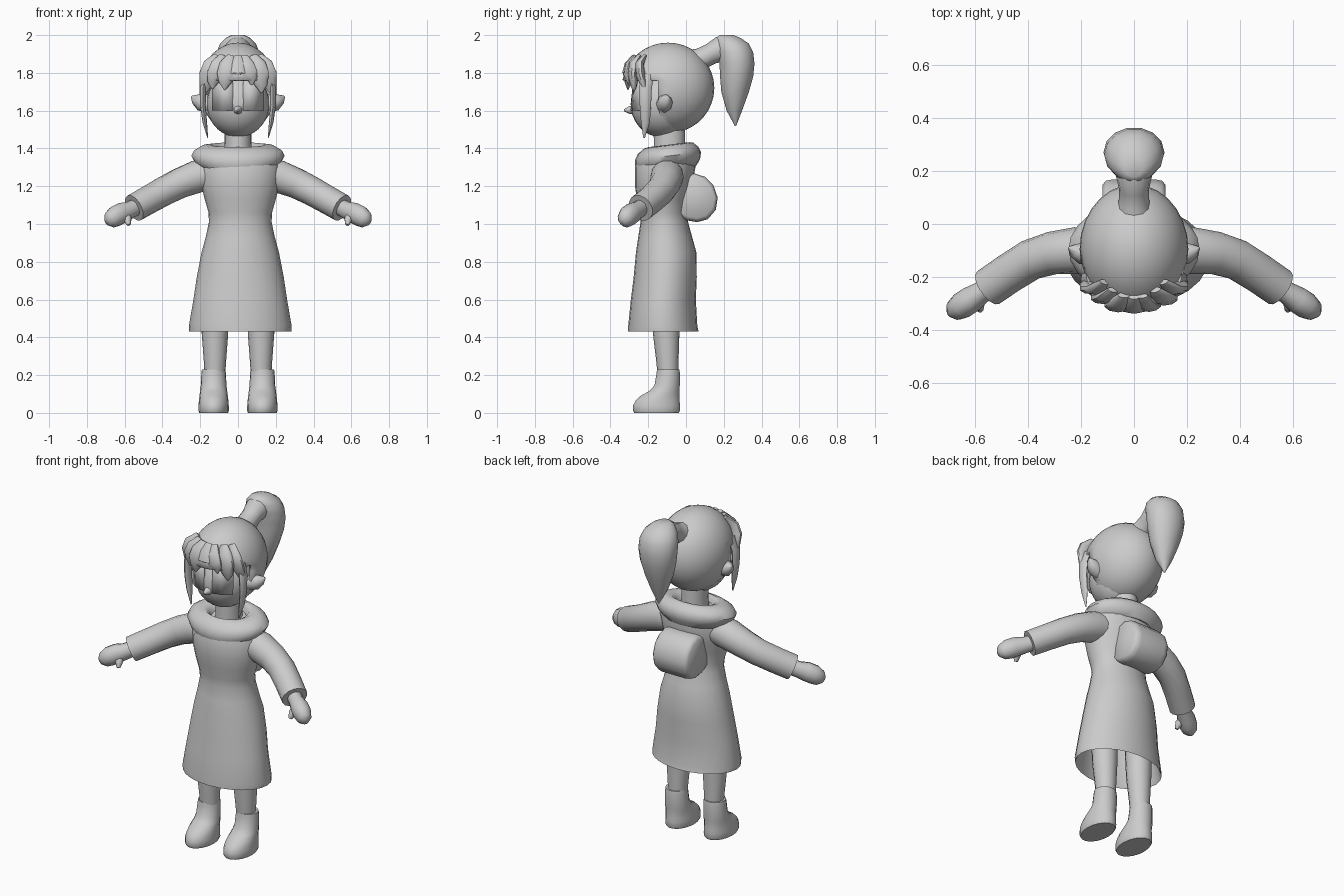
import bpy, bmesh, math
from mathutils import Vector

grey = bpy.data.materials.new("plain_grey")
grey.diffuse_color = (0.6, 0.6, 0.6, 1)


def finish(name, bm):
    bmesh.ops.recalc_face_normals(bm, faces=bm.faces)
    me = bpy.data.meshes.new(name)
    bm.to_mesh(me)
    bm.free()
    ob = bpy.data.objects.new(name, me)
    me.materials.append(grey)
    bpy.context.collection.objects.link(ob)
    return ob


def skin(name, rings):
    """Bridge closed rings of points and cap both ends."""
    bm = bmesh.new()
    loops = [[bm.verts.new(p) for p in ring] for ring in rings]
    n = len(loops[0])
    for a, b in zip(loops, loops[1:]):
        for i in range(n):
            j = (i + 1) % n
            bm.faces.new((a[i], a[j], b[j], b[i]))
    bm.faces.new(loops[0])
    bm.faces.new(loops[-1])
    return finish(name, bm)


def stack(name, rows, cx=0.0, tilt=0.0, n=20):
    """Rows of (z, centre y, x radius, y radius), horizontal ellipses."""
    rings = []
    for z, cy, rx, ry in rows:
        ring = []
        for i in range(n):
            a = math.tau * i / n
            dy = ry * math.sin(a)
            ring.append(Vector((cx + rx * math.cos(a), cy + dy, z + tilt * dy)))
        rings.append(ring)
    return skin(name, rings)


def tube(name, rows, side=1, flat=1.0, ref=(0, 0, 1), n=12):
    """Rows of (x, y, z, radius) along a path; flat squashes one axis."""
    pts = [Vector((r[0] * side, r[1], r[2])) for r in rows]
    rings = []
    for i, p in enumerate(pts):
        t = (pts[min(i + 1, len(pts) - 1)] - pts[max(i - 1, 0)]).normalized()
        u = t.cross(Vector(ref)).normalized()
        v = u.cross(t)
        r = rows[i][3]
        rings.append([p + u * (r * flat * math.cos(math.tau * k / n))
                      + v * (r * math.sin(math.tau * k / n)) for k in range(n)])
    return skin(name, rings)


def ellipsoid(centre, radii, u=28, v=18):
    bm = bmesh.new()
    bmesh.ops.create_uvsphere(bm, u_segments=u, v_segments=v, radius=1)
    for vert in bm.verts:
        vert.co = Vector([c + r * x for c, r, x in zip(centre, radii, vert.co)])
    return bm


# Dress: hollow skirt flowing into the bodice
stack("dress", [
    (0.85, -0.11, 0.17, 0.13), (0.65, -0.12, 0.22, 0.155), (0.445, -0.12, 0.262, 0.178),
    (0.43, -0.12, 0.27, 0.187), (0.46, -0.123, 0.272, 0.183), (0.6, -0.12, 0.248, 0.172),
    (0.72, -0.11, 0.23, 0.167), (0.85, -0.105, 0.205, 0.16), (0.93, -0.11, 0.183, 0.143),
    (1.01, -0.115, 0.166, 0.126), (1.06, -0.122, 0.168, 0.125), (1.13, -0.125, 0.188, 0.135),
    (1.2, -0.12, 0.205, 0.15), (1.3, -0.11, 0.215, 0.16), (1.37, -0.1, 0.19, 0.14)], cx=0.012, n=24)

# Cowl collar and neck
stack("cowl_collar", [
    (1.29, -0.1, 0.19, 0.155), (1.325, -0.097, 0.228, 0.172), (1.36, -0.095, 0.247, 0.175),
    (1.39, -0.095, 0.232, 0.16), (1.415, -0.092, 0.19, 0.13), (1.42, -0.09, 0.145, 0.108),
    (1.405, -0.09, 0.115, 0.095), (1.375, -0.09, 0.1, 0.088)], tilt=0.12, n=24)
stack("neck", [(1.34, -0.087, 0.074, 0.085), (1.42, -0.087, 0.071, 0.083),
               (1.58, -0.09, 0.07, 0.083)], n=16)

# Face with nose
finish("face", ellipsoid((0, -0.13, 1.635), (0.166, 0.163, 0.175)))
tube("nose", [(0, -0.27, 1.605, 0.028), (0, -0.305, 1.603, 0.018), (0, -0.328, 1.602, 0.005)], n=8)

# Hair cap, open over the face
bm = ellipsoid((0, -0.095, 1.72), (0.205, 0.245, 0.24))
bmesh.ops.delete(bm, geom=[f for f in bm.faces if f.calc_center_median().y < -0.16
                           and f.calc_center_median().z < 1.77], context='FACES')
hair = finish("hair_cap", bm)
mod = hair.modifiers.new("thickness", 'SOLIDIFY')
mod.thickness = 0.02

# Fringe locks: (root x, tip x, tip z, radius)
for i, (rx, tx, tz, r) in enumerate([
        (-0.14, -0.175, 1.69, 0.05), (-0.10, -0.135, 1.715, 0.05), (-0.05, -0.07, 1.71, 0.055),
        (0.0, 0.0, 1.77, 0.05), (0.04, 0.075, 1.735, 0.05), (0.10, 0.125, 1.695, 0.055),
        (0.14, 0.175, 1.69, 0.05)]):
    def front(x, d=0.0):
        return -0.09 - (0.235 + d) * math.sqrt(max(0.0, 1 - (x / 0.215) ** 2))
    m = (rx + tx) / 2
    tube("fringe_lock_%d" % (i + 1), [
        (rx * 0.8, front(rx) + 0.05, 1.89, r * 0.4), (rx, front(rx) + 0.022, 1.845, r * 0.9),
        (m, front(m) + 0.01, 1.79, r), (tx, front(tx) + 0.005, tz + 0.035, r * 0.6),
        (tx, front(tx) + 0.005, tz, r * 0.08)], flat=0.5, ref=(1, 0, 0), n=10)

# Ponytail
tube("ponytail_base", [(0, 0.02, 1.85, 0.075), (0, 0.08, 1.875, 0.058), (0, 0.13, 1.9, 0.056),
                       (0, 0.18, 1.925, 0.068), (0, 0.23, 1.93, 0.06)], ref=(1, 0, 0))
stack("ponytail", [
    (1.52, 0.262, 0.004, 0.004), (1.6, 0.256, 0.048, 0.042), (1.7, 0.26, 0.085, 0.075),
    (1.78, 0.268, 0.106, 0.09), (1.85, 0.27, 0.115, 0.095), (1.91, 0.26, 0.112, 0.098),
    (1.955, 0.245, 0.095, 0.09), (1.985, 0.225, 0.065, 0.066), (2.0, 0.215, 0.035, 0.038)], n=14)

# Backpack: rounded section extruded sideways, ends drawn in
section = [(-0.05, 1.05), (-0.05, 1.23), (0.0, 1.255), (0.045, 1.268), (0.1, 1.25), (0.145, 1.205),
           (0.168, 1.14), (0.158, 1.075), (0.115, 1.025), (0.06, 1.01), (0.0, 1.02)]
skin("backpack", [[Vector((x, 0.05 + (y - 0.05) * s, 1.14 + (z - 1.14) * s)) for y, z in section]
                  for x, s in ((-0.118, 0.84), (-0.105, 0.96), (-0.08, 1), (0.08, 1),
                               (0.105, 0.96), (0.118, 0.84))])

# Paired parts
for side, tag in ((1, "left"), (-1, "right")):
    # flat eye panel following the face
    corners = [(0.028, -0.293), (0.085, -0.283), (0.138, -0.245)]
    bm = bmesh.new()
    cols = [[bm.verts.new((x * side, y + o, z)) for z, o in ((1.6, 0), (1.78, 0.012))]
            for x, y in corners]
    for a, b in zip(cols, cols[1:]):
        bm.faces.new((a[0], b[0], b[1], a[1]))
    eye = finish(tag + "_eye_panel", bm)
    eye.modifiers.new("thickness", 'SOLIDIFY').thickness = 0.006

    tube(tag + "_side_lock", [
        (0.165, -0.2, 1.79, 0.03), (0.185, -0.215, 1.72, 0.034), (0.186, -0.215, 1.63, 0.03),
        (0.176, -0.215, 1.54, 0.024), (0.16, -0.222, 1.455, 0.004)],
        side, flat=0.5, ref=(0, 1, 0), n=8)
    tube(tag + "_ear", [(0.15, -0.115, 1.635, 0.05), (0.2, -0.11, 1.645, 0.045),
                        (0.225, -0.1, 1.66, 0.03), (0.245, -0.09, 1.675, 0.006)],
         side, flat=0.9, n=8)
    tube(tag + "_sleeve", [
        (0.14, -0.1, 1.265, 0.085), (0.22, -0.1, 1.25, 0.088), (0.31, -0.11, 1.215, 0.081),
        (0.39, -0.135, 1.175, 0.077), (0.47, -0.185, 1.13, 0.075), (0.55, -0.24, 1.085, 0.074),
        (0.548, -0.239, 1.086, 0.055)][:6], side, n=14)
    tube(tag + "_hand", [
        (0.52, -0.22, 1.1, 0.045), (0.575, -0.258, 1.072, 0.047), (0.615, -0.285, 1.058, 0.056),
        (0.65, -0.308, 1.04, 0.056), (0.677, -0.326, 1.02, 0.045), (0.693, -0.337, 1.008, 0.02)],
        side, flat=0.9)
    tube(tag + "_thumb", [(0.595, -0.28, 1.055, 0.022), (0.585, -0.31, 1.025, 0.023),
                          (0.578, -0.325, 0.995, 0.01)], side, n=8)
    stack(tag + "_leg", [(0.2, -0.096, 0.055, 0.055), (0.26, -0.098, 0.058, 0.058),
                         (0.42, -0.105, 0.07, 0.07), (0.72, -0.11, 0.078, 0.08)], 0.122 * side, n=16)
    stack(tag + "_boot", [
        (0.0, -0.156, 0.076, 0.12), (0.012, -0.156, 0.081, 0.126), (0.04, -0.156, 0.08, 0.126),
        (0.065, -0.15, 0.078, 0.118), (0.09, -0.138, 0.075, 0.104), (0.115, -0.115, 0.072, 0.082),
        (0.145, -0.1, 0.068, 0.068), (0.21, -0.094, 0.065, 0.063), (0.23, -0.094, 0.062, 0.06)],
        0.129 * side, n=18)

# Smooth shading with sharp edges kept
for ob in bpy.context.scene.objects:
    ob.select_set(True)
    bpy.context.view_layer.objects.active = ob
bpy.ops.object.shade_smooth_by_angle(angle=math.radians(50))
